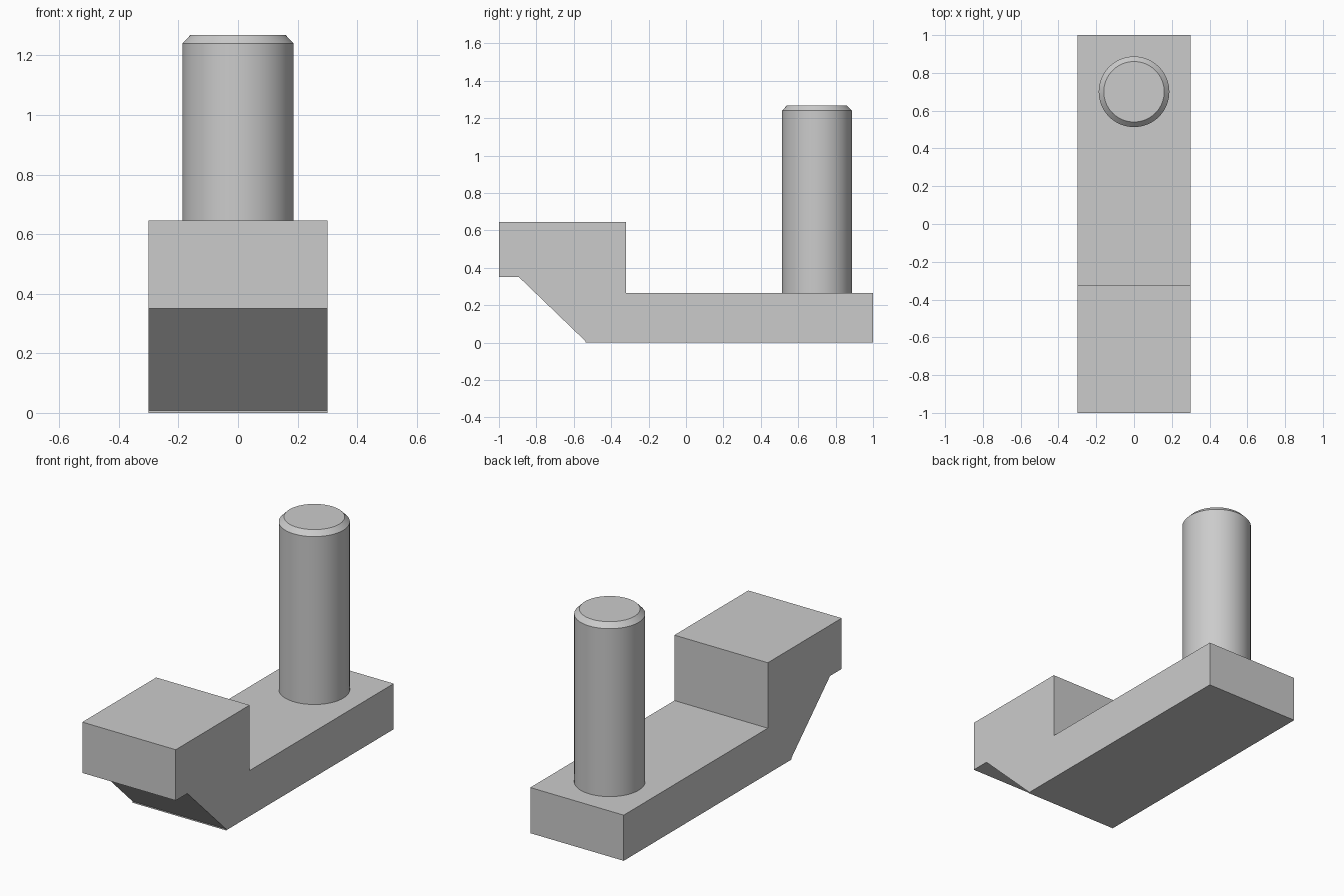
import bpy, bmesh, math
from mathutils import Matrix, Vector

cube = bpy.data.objects.get("Cube")
if cube:
    bpy.data.objects.remove(cube, do_unlink=True)

# Single grey material
grey = bpy.data.materials.new("plain_grey")
grey.use_nodes = True
colour = (0.6, 0.6, 0.6, 1)
grey.diffuse_color = colour
grey.node_tree.nodes["Principled BSDF"].inputs["Base Color"].default_value = colour


def add_object(name, bm):
    bmesh.ops.recalc_face_normals(bm, faces=bm.faces)
    mesh = bpy.data.meshes.new(name)
    bm.to_mesh(mesh)
    bm.free()
    mesh.materials.append(grey)
    obj = bpy.data.objects.new(name, mesh)
    bpy.context.collection.objects.link(obj)
    return obj


# Stepped bracket: side profile (y, z) extruded across the width
HALF_WIDTH = 0.3
profile = [(1, 0), (1, 0.265), (-0.322, 0.265), (-0.322, 0.645), (-1, 0.645),
           (-1, 0.35), (-0.893, 0.35), (-0.538, 0.008), (-0.538, 0)]
bm = bmesh.new()
side = bm.faces.new([bm.verts.new((-HALF_WIDTH, y, z)) for y, z in profile])
extruded = bmesh.ops.extrude_face_region(bm, geom=[side])["geom"]
bmesh.ops.translate(bm, vec=(2 * HALF_WIDTH, 0, 0),
                    verts=[v for v in extruded if isinstance(v, bmesh.types.BMVert)])
add_object("stepped_bracket", bm)

# Upright pin with a chamfered top: profile (radius, z) spun about its axis
AXIS = Vector((0, 0.7, 0))
outline = [(0, 0.26), (0.187, 0.26), (0.187, 1.24), (0.16, 1.268), (0, 1.268)]
bm = bmesh.new()
points = [bm.verts.new(AXIS + Vector((r, 0, z))) for r, z in outline]
edges = [bm.edges.new(pair) for pair in zip(points, points[1:])]
bmesh.ops.spin(bm, geom=points + edges, cent=AXIS, axis=(0, 0, 1),
               angle=math.tau, steps=64, use_merge=True)
bmesh.ops.remove_doubles(bm, verts=bm.verts, dist=0.0001)
pin = add_object("upright_pin", bm)

bpy.ops.object.select_all(action="DESELECT")
pin.select_set(True)
bpy.context.view_layer.objects.active = pin
bpy.ops.object.shade_smooth_by_angle(angle=math.radians(30))
